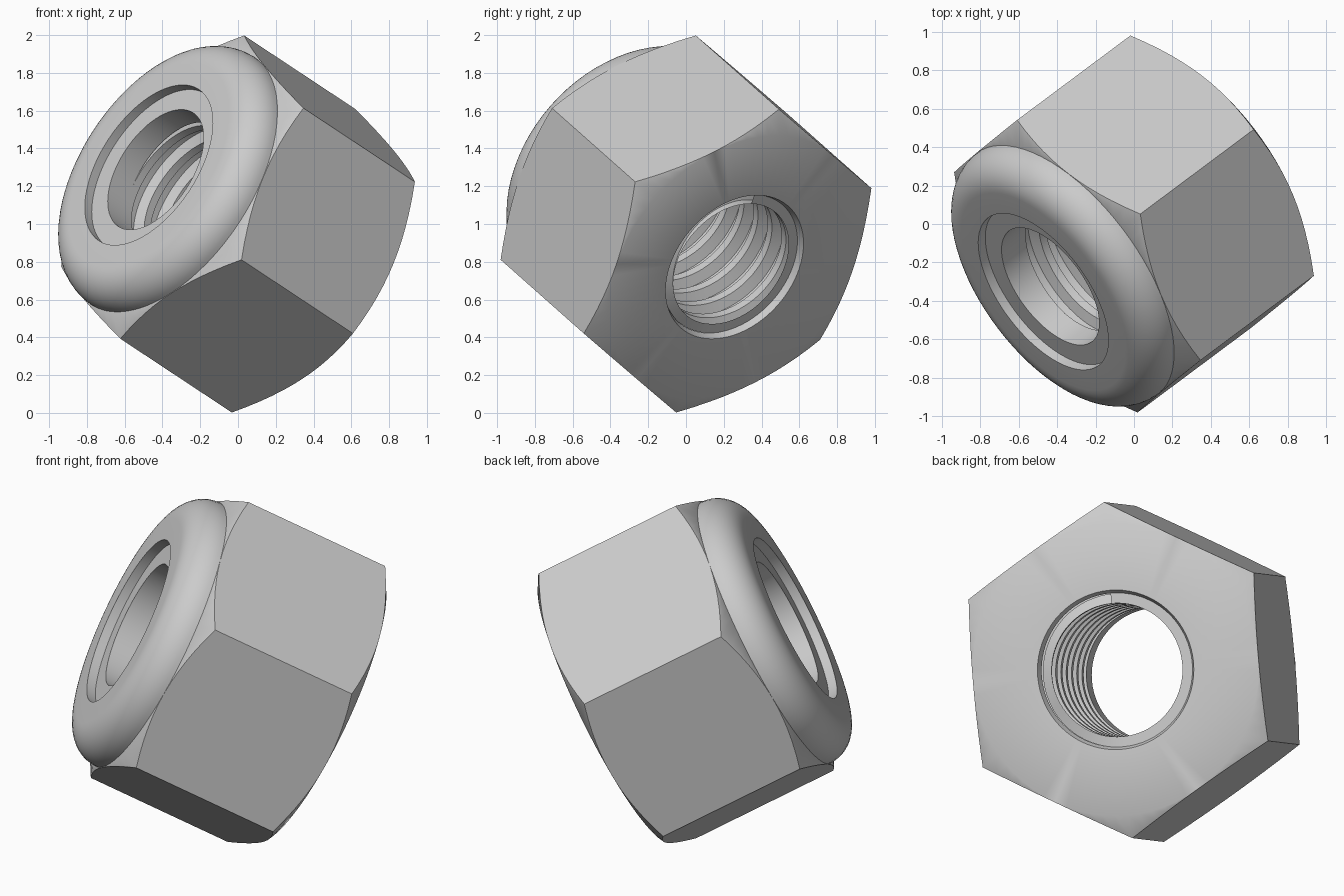
import bpy, bmesh, math
from mathutils import Vector, Matrix

if "Cube" in bpy.data.objects:
    bpy.data.objects.remove(bpy.data.objects["Cube"])

SEG = 72                      # samples around the axis (12 per hex side)
R, AP = 0.909, 0.787          # hex corner radius and flat radius
CORNER, FACE = 0.4165, 0.487  # half height at the corners and at the flats
MINOR, MAJOR, PITCH = 0.36, 0.415, 0.14
TH_LOW, TH_HIGH = -0.45, 0.47

# Tilted frame: local z is the nut axis, local x points at a hex corner
axis = Vector((-0.708, -0.528, 0.468)).normalized()
u = Vector((0.3575, 0.297, 0.8856))
u = (u - axis * u.dot(axis)).normalized()
v = axis.cross(u)
FRAME = Matrix.Translation((0, 0, 1)) @ Matrix((u, v, axis)).transposed().to_4x4()

steel = bpy.data.materials.new("steel_grey")
steel.diffuse_color = (0.6, 0.6, 0.6, 1)
steel.use_nodes = True
steel.node_tree.nodes["Principled BSDF"].inputs["Base Color"].default_value = steel.diffuse_color


def finish(bm, name):
    bmesh.ops.remove_doubles(bm, verts=bm.verts, dist=0.0004)
    bmesh.ops.dissolve_degenerate(bm, edges=bm.edges, dist=0.0002)
    mesh = bpy.data.meshes.new(name)
    bm.to_mesh(mesh)
    bm.free()
    mesh.materials.append(steel)
    ob = bpy.data.objects.new(name, mesh)
    bpy.context.collection.objects.link(ob)
    ob.matrix_world = FRAME
    bpy.ops.object.select_all(action='DESELECT')
    ob.select_set(True)
    bpy.context.view_layer.objects.active = ob
    bpy.ops.object.shade_smooth_by_angle(angle=math.radians(35))


def loft(rings, name):
    """Skin closed rings of (radius, height); each ring is a function of angle."""
    bm = bmesh.new()
    rows = []
    for ring in rings:
        row = []
        for j in range(SEG):
            t = 2 * math.pi * j / SEG
            r, z = ring(t)
            row.append(bm.verts.new((r * math.cos(t), r * math.sin(t), z)))
        rows.append(row)
    for a, b in zip(rows, rows[1:]):
        for j in range(SEG):
            k = (j + 1) % SEG
            bm.faces.new((a[j], b[j], b[k], a[k]))
    finish(bm, name)


def circle(r, z):
    return lambda t: (r, z)


def hex_edge(sign):
    """Curved edge where the 30 degree chamfer cone meets the hex flats."""
    def ring(t):
        r = AP / math.cos((t % (math.pi / 3)) - math.pi / 6)
        return r, sign * (CORNER + (R - r) * (FACE - CORNER) / (R - AP))
    return ring


# Hex body with chamfers on both ends and a countersunk back hole
loft([circle(AP - 0.02, FACE), circle(AP, FACE), hex_edge(1), hex_edge(-1),
      circle(AP, -FACE), circle(0.43, -FACE), circle(MAJOR, TH_LOW)], "hex_body")

# Rounded collar with a thin lip
tube, mid = 0.18, 0.605
arc = [circle(mid + tube * math.sin(a), FACE + tube * math.cos(a))
       for a in [math.pi / 2 * i / 12 for i in range(13)]]
loft([circle(0.48, 0.615), circle(0.48, FACE + tube)] + arc, "collar")

# Locking insert recessed below the lip
loft([circle(MAJOR, TH_HIGH), circle(MINOR, TH_HIGH), circle(MINOR, 0.615),
      circle(0.48, 0.615)], "locking_insert")

# Internal helical thread, trapezoid profile, trimmed flat at both ends
profile = [(MINOR, 0.0), (MINOR, 0.32), (MAJOR, 0.5), (MAJOR, 0.82), (MINOR, 1.0)]
turns = math.ceil((TH_HIGH - TH_LOW) / PITCH) + 1
bm = bmesh.new()
prev = None
for j in range(SEG * turns + 1):
    t = 2 * math.pi * j / SEG
    col = []
    for r, f in profile:
        z = TH_LOW + PITCH * (f - 1 + j / SEG)
        z = min(max(z, TH_LOW), TH_HIGH)
        col.append(bm.verts.new((r * math.cos(t), r * math.sin(t), z)))
    if prev:
        for k in range(len(profile) - 1):
            bm.faces.new((prev[k], prev[k + 1], col[k + 1], col[k]))
    prev = col
finish(bm, "thread")
